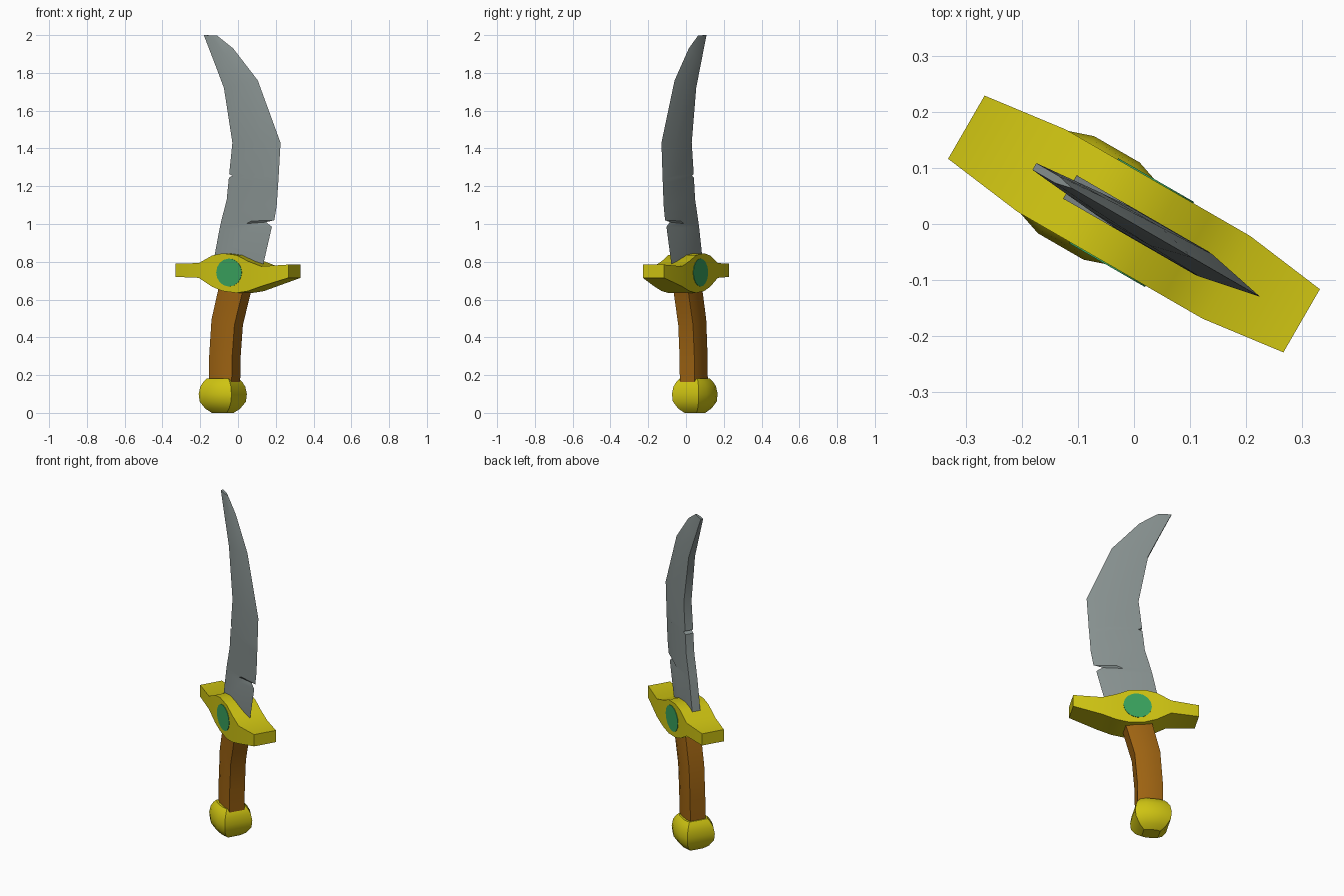
import bpy, bmesh, math

if "Cube" in bpy.data.objects:
    bpy.data.objects.remove(bpy.data.objects["Cube"])

TURN = math.radians(-30)  # the whole sword is turned about z


def material(name, rgb):
    m = bpy.data.materials.new(name)
    m.diffuse_color = (*rgb, 1)
    m.use_nodes = True
    m.node_tree.nodes["Principled BSDF"].inputs["Base Color"].default_value = m.diffuse_color
    return m


steel = material("steel grey", (0.24, 0.28, 0.275))
gold = material("gold yellow", (0.62, 0.55, 0.006))
leather = material("brown leather", (0.34, 0.125, 0.006))
green = material("gem green", (0.04, 0.36, 0.11))


def loft(name, rings, mat, angle=30):
    """Skin closed rings of equal length and cap both ends."""
    bm = bmesh.new()
    vs = [[bm.verts.new(p) for p in r] for r in rings]
    n = len(rings[0])
    for a, b in zip(vs, vs[1:]):
        for i in range(n):
            j = (i + 1) % n
            bm.faces.new((a[i], a[j], b[j], b[i]))
    bm.faces.new(vs[0])
    bm.faces.new(vs[-1])
    bmesh.ops.recalc_face_normals(bm, faces=bm.faces)
    me = bpy.data.meshes.new(name)
    bm.to_mesh(me)
    bm.free()
    me.materials.append(mat)
    ob = bpy.data.objects.new(name, me)
    ob.rotation_euler.z = TURN
    bpy.context.collection.objects.link(ob)
    if angle:
        bpy.ops.object.select_all(action='DESELECT')
        ob.select_set(True)
        bpy.context.view_layer.objects.active = ob
        bpy.ops.object.shade_smooth_by_angle(angle=math.radians(angle))
    return ob


def octagon(cx, z, a, b, tilt=0.0):
    """Box-like section with slightly bowed broad faces."""
    pts = [(a, -.82*b), (a, .82*b), (.47*a, b), (-.47*a, b),
           (-a, .82*b), (-a, -.82*b), (-.47*a, -b), (.47*a, -b)]
    return [(cx + x, y, z - x * tilt) for x, y in pts]


# Blade: thick spine on the hollow side, sharp on the other, one nick each side
# (spine x, spine z, edge x, edge z, half thickness)
stations = [
    (-.145, .76, .145, .75, .024), (-.10, .97, .207, .985, .024),
    (-.095, .99, .172, 1.01, .024), (-.09, 1.01, .222, 1.02, .024),
    (-.055, 1.13, .237, 1.10, .024), (-.042, 1.245, .246, 1.22, .024),
    (-.02, 1.255, .248, 1.24, .024), (-.04, 1.265, .249, 1.26, .024),
    (-.021, 1.43, .260, 1.43, .023), (-.075, 1.72, .121, 1.76, .019),
    (-.13, 1.84, -.03, 1.93, .014), (-.205, 2.0, -.127, 1.997, .007)]
rings = []
for sx, sz, ex, ez, t in stations:
    mx, mz = sx + .6 * (ex - sx), sz + .6 * (ez - sz)
    rings.append([(sx, -t, sz), (mx, -t, mz), (ex, 0, ez), (mx, t, mz), (sx, t, sz)])
loft("blade", rings, steel)

# Guard: (x, bottom z, top z, half depth)
guard = [(-.345, .72, .79, .065), (-.19, .715, .793, .085), (-.11, .668, .833, .085),
         (-.045, .645, .845, .085), (.04, .635, .835, .085), (.11, .645, .803, .085),
         (.19, .67, .776, .085), (.345, .715, .785, .065)]
loft("guard", [[(x, -d, lo), (x, d, lo), (x, d, hi), (x, -d, hi)]
               for x, lo, hi, d in guard], gold)

# Gems: thin discs on both broad faces of the guard
for side, label in ((-1, "front_gem"), (1, "back_gem")):
    loft(label, [[(-.005 + .078 * math.cos(k * math.tau / 16), side * y,
                   .743 + .074 * math.sin(k * math.tau / 16)) for k in range(16)]
                 for y in (.082, .0875)], green, 0)

# Grip: bends towards the guard
grip = [(-.083, .15, 0), (-.08, .30, .04), (-.066, .48, .2), (-.02, .65, .3), (-.01, .68, .3)]
loft("grip", [octagon(x, z, .07, .055, t) for x, z, t in grip], leather)

# Pommel: rounded knob
pommel = [(0, .45), (.022, .72), (.06, .96), (.10, 1), (.14, .93), (.165, .8), (.182, .66)]
loft("pommel", [octagon(-.093, z, .1 * s, .1 * s) for z, s in pommel], gold, 35)
